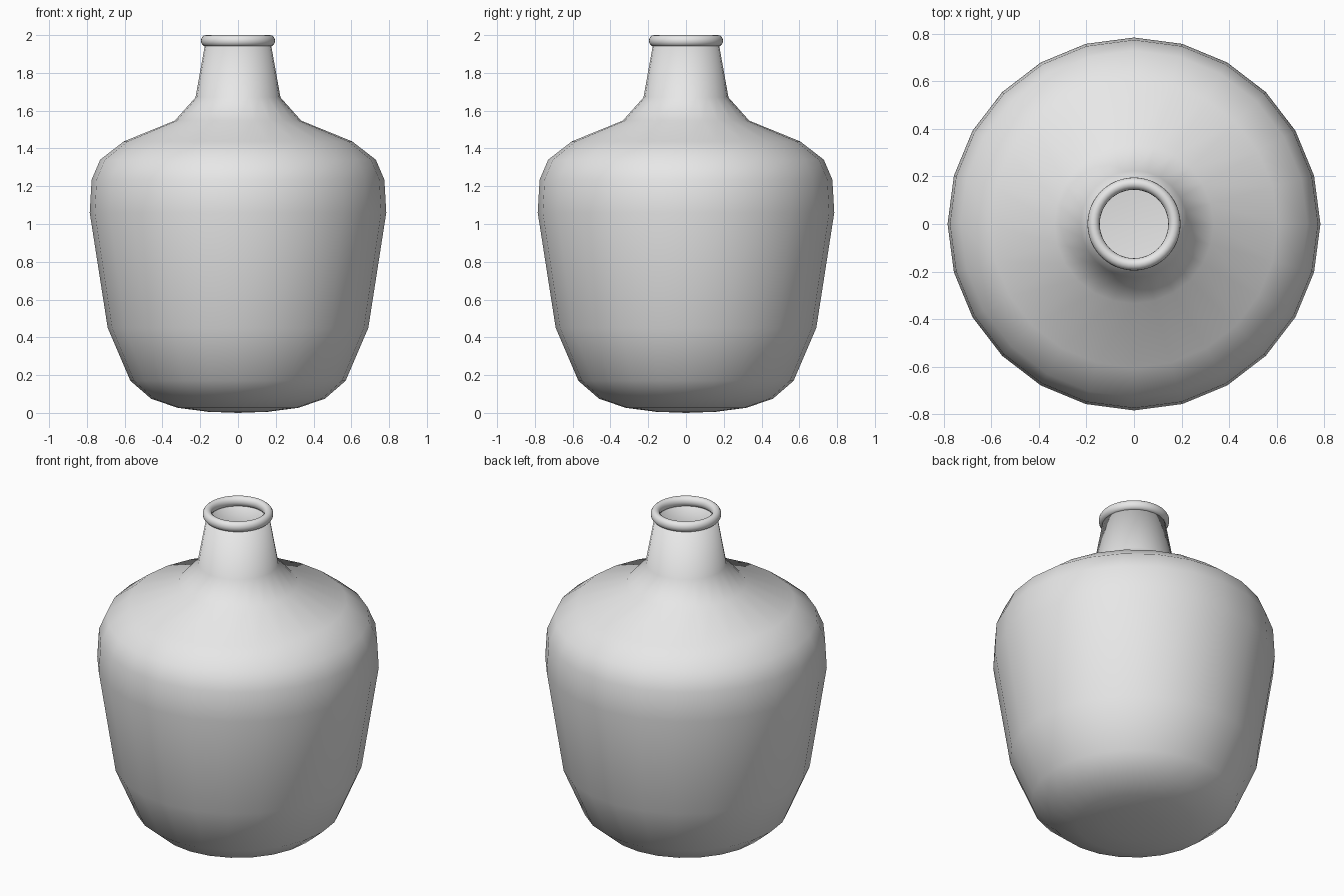
import bpy, bmesh, math
from mathutils import Vector

cube = bpy.data.objects.get("Cube")
if cube:
    bpy.data.objects.remove(cube, do_unlink=True)

# Single grey finish
grey = bpy.data.materials.new("plain grey")
grey.use_nodes = True
grey.diffuse_color = (0.8, 0.8, 0.8, 1)
grey.node_tree.nodes["Principled BSDF"].inputs["Base Color"].default_value = (0.8, 0.8, 0.8, 1)


def lathe(name, profile, sides, closed=False):
    """Revolve (radius, height) points around z."""
    bm = bmesh.new()
    verts = [bm.verts.new((r, 0, z)) for r, z in profile]
    edges = [bm.edges.new(pair) for pair in zip(verts, verts[1:])]
    if closed:
        edges.append(bm.edges.new((verts[-1], verts[0])))
    bmesh.ops.spin(bm, geom=verts + edges, cent=Vector(), axis=Vector((0, 0, 1)),
                   angle=math.tau, steps=sides)
    bmesh.ops.remove_doubles(bm, verts=bm.verts[:], dist=0.0005)
    bmesh.ops.recalc_face_normals(bm, faces=bm.faces[:])
    for face in bm.faces:
        face.smooth = True
    mesh = bpy.data.meshes.new(name)
    bm.to_mesh(mesh)
    bm.free()
    mesh.materials.append(grey)
    obj = bpy.data.objects.new(name, mesh)
    bpy.context.collection.objects.link(obj)
    return obj


# Bottle body: rounded base, flared sides, shoulder and tapered neck
body = lathe("bottle_body", [
    (0, 0), (0.16, 0.006), (0.32, 0.027), (0.46, 0.075), (0.57, 0.17),
    (0.69, 0.45), (0.785, 1.06), (0.775, 1.235), (0.73, 1.34),
    (0.605, 1.437), (0.335, 1.547), (0.225, 1.67), (0.173, 1.96)], 24)

# Thin wall so the inside reads as hollow
wall = body.modifiers.new("wall", 'SOLIDIFY')
wall.thickness = 0.015
wall.offset = -1

# Rolled rim at the mouth
ring = [math.tau * i / 16 for i in range(16)]
lathe("mouth_rim", [(0.17 + 0.026 * math.cos(a), 1.97 + 0.03 * math.sin(a))
                    for a in ring], 48, closed=True)
